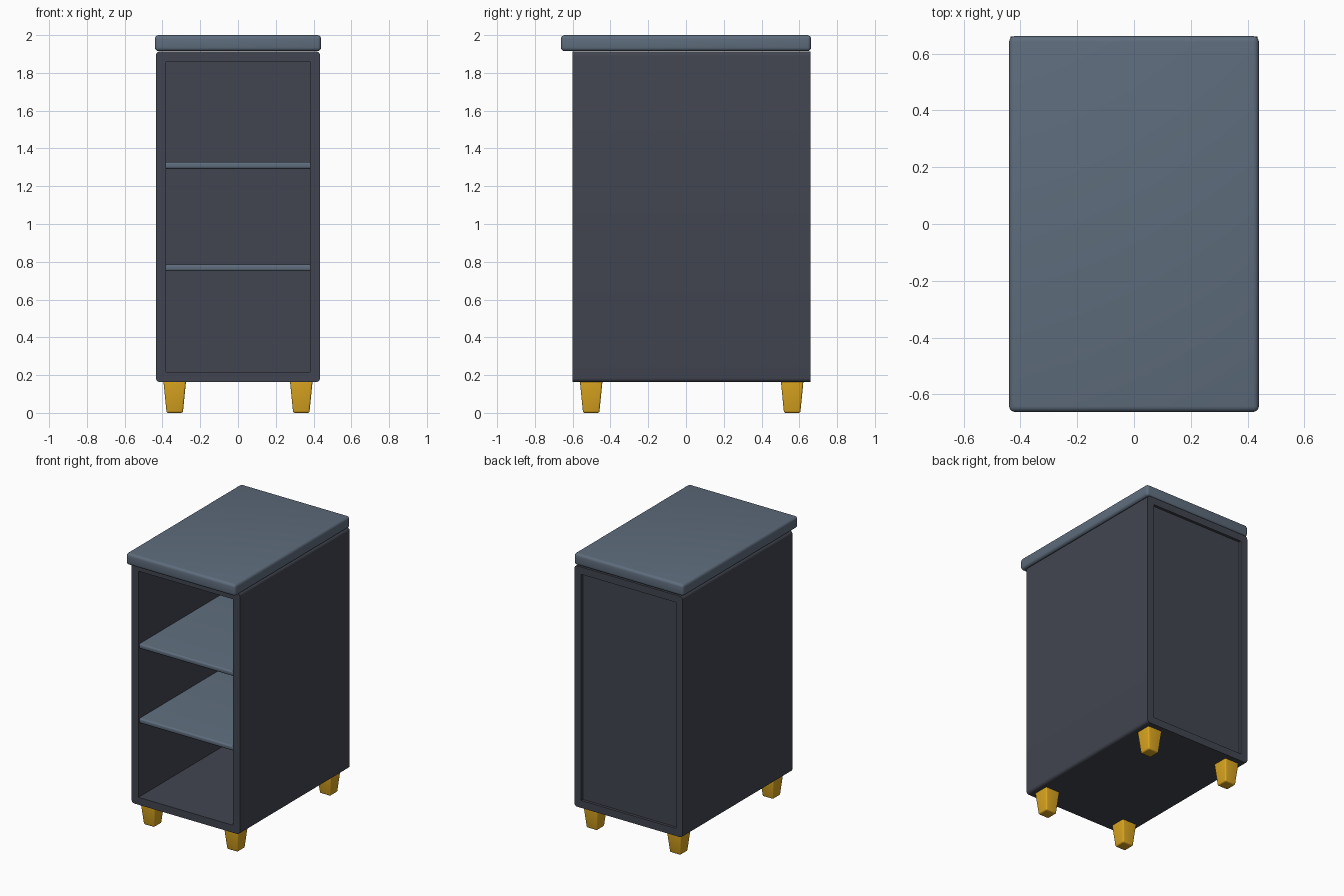
import bpy, bmesh, math
from mathutils import Matrix

if "Cube" in bpy.data.objects:
    bpy.data.objects.remove(bpy.data.objects["Cube"])


def material(name, rgb):
    m = bpy.data.materials.new(name)
    m.diffuse_color = (*rgb, 1)
    m.use_nodes = True
    m.node_tree.nodes["Principled BSDF"].inputs["Base Color"].default_value = m.diffuse_color
    return m


slate = material("slate blue", (0.112, 0.150, 0.202))
charcoal = material("charcoal", (0.054, 0.060, 0.080))
gold = material("gold", (0.70, 0.376, 0.0144))


def smooth(ob):
    bpy.ops.object.select_all(action='DESELECT')
    ob.select_set(True)
    bpy.context.view_layer.objects.active = ob
    bpy.ops.object.shade_smooth_by_angle(angle=math.radians(35))


def box(name, lo, hi, mat, bevel=0.0, taper=1.0, edge_rule=lambda e: True):
    """Box between two corners; the bottom face is scaled by taper."""
    bm = bmesh.new()
    bmesh.ops.create_cube(bm, size=1)
    for v in bm.verts:
        if v.co.z < 0:
            v.co.x *= taper
            v.co.y *= taper
        for i in range(3):
            v.co[i] = (lo[i] + hi[i]) / 2 + v.co[i] * (hi[i] - lo[i])
    if bevel:
        edges = [e for e in bm.edges if edge_rule(e)]
        bmesh.ops.bevel(bm, geom=edges, offset=bevel, segments=4,
                        profile=0.5, affect='EDGES')
    me = bpy.data.meshes.new(name)
    bm.to_mesh(me)
    bm.free()
    me.materials.append(mat)
    ob = bpy.data.objects.new(name, me)
    bpy.context.collection.objects.link(ob)
    smooth(ob)
    return ob


# Cabinet shell: rounded outline with a rectangular opening, extruded in depth
def outline(x, z0, z1, r, steps=5):
    pts = []
    for cx, cz, a0 in ((x - r, z1 - r, 0), (-x + r, z1 - r, 90),
                       (-x + r, z0 + r, 180), (x - r, z0 + r, 270)):
        for i in range(steps + 1 if r else 1):
            a = math.radians(a0 + 90 * i / steps)
            pts.append((cx + r * math.cos(a), cz + r * math.sin(a)))
    return pts


cu = bpy.data.curves.new("cabinet_shell", 'CURVE')
cu.dimensions = '2D'
cu.fill_mode = 'BOTH'
cu.extrude = 0.63
for pts in (outline(0.435, 0.163, 1.913, 0.022), outline(0.38, 0.217, 1.86, 0)):
    sp = cu.splines.new('POLY')
    sp.points.add(len(pts) - 1)
    for p, (x, z) in zip(sp.points, pts):
        p.co = (x, z, 0, 1)
    sp.use_cyclic_u = True
shell = bpy.data.objects.new("cabinet_shell", cu)
bpy.context.collection.objects.link(shell)
shell.select_set(True)
bpy.context.view_layer.objects.active = shell
bpy.ops.object.convert(target='MESH')
shell = bpy.context.view_layer.objects.active
shell.data.transform(Matrix.Translation((0, 0.03, 0)) @ Matrix.Rotation(math.pi / 2, 4, 'X'))
bm = bmesh.new()
bm.from_mesh(shell.data)
bmesh.ops.remove_doubles(bm, verts=bm.verts, dist=0.0005)
bmesh.ops.recalc_face_normals(bm, faces=bm.faces)
bm.to_mesh(shell.data)
bm.free()
shell.data.materials.clear()
shell.data.materials.append(charcoal)
smooth(shell)

# Recessed back panel
box("back_panel", (-0.38, 0.615, 0.217), (0.38, 0.64, 1.86), charcoal)

# Worktop
box("worktop", (-0.44, -0.662, 1.915), (0.44, 0.662, 2.0), slate, 0.02)

# Shelves with rounded front edges
for name, z in (("lower_shelf", 0.75), ("upper_shelf", 1.292)):
    box(name, (-0.38, -0.59, z), (0.38, 0.615, z + 0.036), slate, 0.012,
        edge_rule=lambda e: all(v.co.y < 0 for v in e.verts)
        and abs(e.verts[0].co.x - e.verts[1].co.x) > 0.1)

# Tapered legs
for side, x in (("left", -0.335), ("right", 0.335)):
    for end, y in (("front", -0.502), ("back", 0.562)):
        box(f"{end}_{side}_leg", (x - 0.06, y - 0.06, 0.0),
            (x + 0.06, y + 0.06, 0.17), gold, 0.01, taper=0.72)
